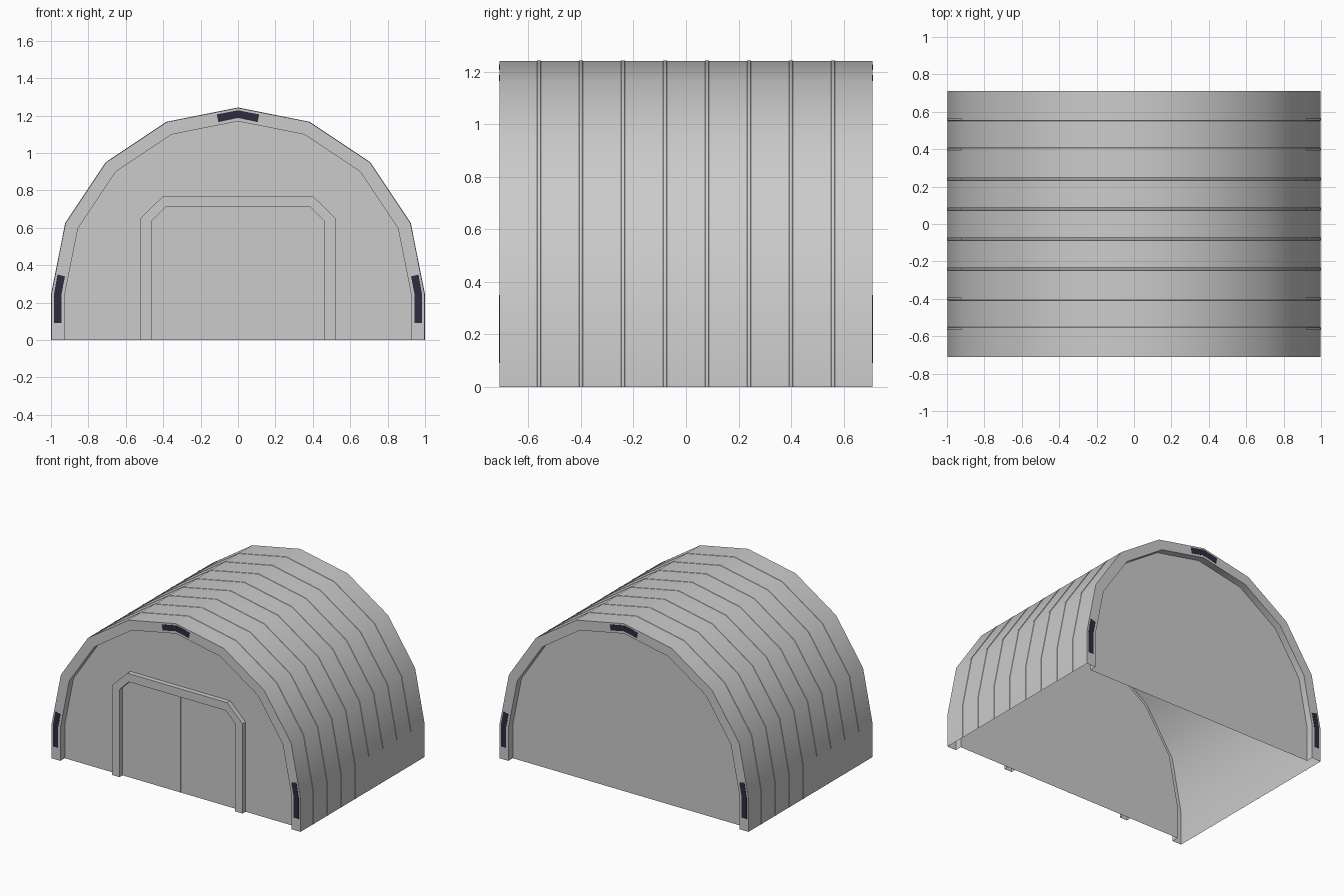
import bpy, math

if "Cube" in bpy.data.objects:
    bpy.data.objects.remove(bpy.data.objects["Cube"])

Y, WALL_Y, Z0 = 0.71, 0.66, 0.243


def make(name, verts, faces, mat=None, smooth=False):
    me = bpy.data.meshes.new(name)
    me.from_pydata(verts, [], faces)
    me.update()
    ob = bpy.data.objects.new(name, me)
    bpy.context.collection.objects.link(ob)
    if mat:
        me.materials.append(mat)
    if smooth:
        bpy.ops.object.select_all(action='DESELECT')
        ob.select_set(True)
        bpy.context.view_layer.objects.active = ob
        bpy.ops.object.shade_smooth_by_angle(angle=math.radians(30))
    return ob


def loft(name, rows, **kw):
    """Skin a list of (xz profile, y) rows; profiles run left to right over the top."""
    n = len(rows[0][0])
    verts = [(x, y, z) for prof, y in rows for x, z in prof]
    faces = [(r * n + i, r * n + i + 1, (r + 1) * n + i + 1, (r + 1) * n + i)
             for r in range(len(rows) - 1) for i in range(n - 1)]
    return make(name, verts, faces, **kw)


def arch(r):
    """Barrel profile: short upright legs and an eight-sided half circle."""
    arc = [(-r * math.cos(i * math.pi / 8), Z0 + r * math.sin(i * math.pi / 8)) for i in range(9)]
    return [(-r, 0)] + arc + [(r, 0)]


def mirrored(left):
    return left + [(-x, z) for x, z in reversed(left)]


# Barrel shell with a recessed rim at each end
outer, inner = arch(0.998), arch(0.926)
loft("hangar_shell", [(inner, -WALL_Y), (inner, -Y), (outer, -Y),
                      (outer, Y), (inner, Y), (inner, WALL_Y)], smooth=True)

# End walls
n = len(inner)
make("front_wall", [(x, -WALL_Y, z) for x, z in inner], [tuple(reversed(range(n)))])
make("back_wall", [(x, WALL_Y, z) for x, z in inner], [tuple(range(n))])

# Thin roof ribs
top = arch(1.0)
for i in range(8):
    y = -0.56 + 0.16 * i
    loft(f"roof_rib_{i + 1}", [(outer, y - 0.008), (top, y - 0.006),
                               (top, y + 0.006), (outer, y + 0.008)], smooth=True)

# Door frame and centre seam
fo = mirrored([(-0.523, 0), (-0.523, 0.65), (-0.40, 0.77)])
fi = mirrored([(-0.463, 0), (-0.463, 0.635), (-0.388, 0.71)])
loft("door_frame", [(fi, -WALL_Y), (fi, -0.695), (fo, -0.695), (fo, -WALL_Y)])
seam_l, seam_r = [(-0.005, 0), (-0.005, 0.71)], [(0.005, 0), (0.005, 0.71)]
loft("door_seam", [(seam_r, -WALL_Y), (seam_r, -0.663), (seam_l, -0.663), (seam_l, -WALL_Y)])

# Dark lamps on both rims
dark = bpy.data.materials.new("lamp_dark")
dark.diffuse_color = (0.028, 0.024, 0.05, 1)
dark.use_nodes = True
dark.node_tree.nodes["Principled BSDF"].inputs["Base Color"].default_value = dark.diffuse_color
side_o = [(-0.985, 0.09), (-0.985, 0.24), (-0.965, 0.35)]
side_i = [(-0.945, 0.09), (-0.945, 0.238), (-0.925, 0.34)]
flip = lambda p: [(-x, z) for x, z in reversed(p)]
lamps = {"left": (side_i, side_o), "right": (flip(side_i), flip(side_o)),
         "top": ([(-0.105, 1.165), (0, 1.187), (0.105, 1.165)],
                 [(-0.113, 1.206), (0, 1.228), (0.113, 1.206)])}
for side, (a, b) in lamps.items():
    f, k = -Y - 0.002, Y + 0.002
    loft(f"front_{side}_lamp", [(a, -Y), (a, f), (b, f), (b, -Y)], mat=dark)
    loft(f"back_{side}_lamp", [(b, Y), (b, k), (a, k), (a, Y)], mat=dark)
